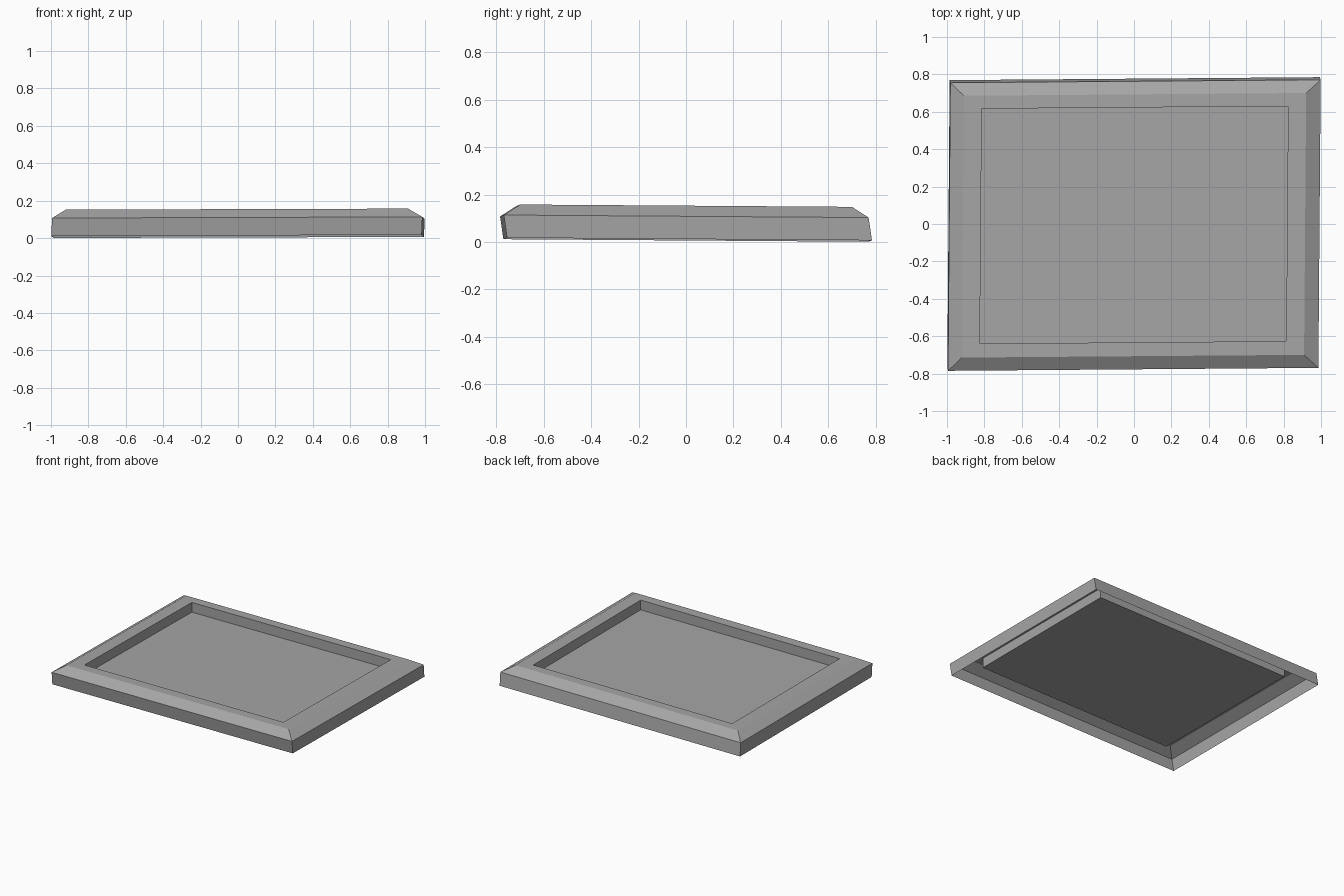
import bpy
import bmesh
from mathutils import Matrix

if "Cube" in bpy.data.objects:
    bpy.data.objects.remove(bpy.data.objects["Cube"], do_unlink=True)

# Plain grey material
grey = bpy.data.materials.new("plain_grey")
grey.use_nodes = True
colour = (0.38, 0.38, 0.38, 1)
grey.diffuse_color = colour
grey.node_tree.nodes["Principled BSDF"].inputs["Base Color"].default_value = colour

# Slight skew of the whole tray
SKEW = Matrix(((1, 0.008, 0), (0.008, 1, 0), (0.003, -0.007, 1)))

# Rectangular rings: half width, half depth, height, x shift, y shift
OUTER_FOOT = (0.99, 0.77, 0.009, -0.002, 0.007)
OUTER_EDGE = (0.99, 0.77, 0.105, 0.002, -0.007)
RIM_OUTER = (0.915, 0.70, 0.15, 0, -0.007)
RIM_INNER = (0.819, 0.628, 0.15, 0, -0.005)
PAN_FLOOR = (0.819, 0.628, 0.077, 0, -0.005)


def build_part(name, rings, fill_last=False):
    """Join consecutive rectangular rings into a thin open shell."""
    bm = bmesh.new()
    loops = []
    for hx, hy, z, dx, dy in rings:
        corners = ((-1, -1), (1, -1), (1, 1), (-1, 1))
        loops.append([bm.verts.new(SKEW @ Matrix.Translation((dx, dy, z)).to_translation()
                                   + SKEW @ Matrix.Diagonal((hx, hy, 0)).col[0] * sx
                                   + SKEW @ Matrix.Diagonal((hx, hy, 0)).col[1] * sy)
                      for sx, sy in corners])
    for a, b in zip(loops, loops[1:]):
        for i in range(4):
            j = (i + 1) % 4
            bm.faces.new((a[i], a[j], b[j], b[i]))
    if fill_last:
        bm.faces.new(loops[-1])
    mesh = bpy.data.meshes.new(name)
    bm.to_mesh(mesh)
    bm.free()
    mesh.materials.append(grey)
    obj = bpy.data.objects.new(name, mesh)
    bpy.context.collection.objects.link(obj)


# Outer wall, bevel and flat rim, open underneath
build_part("tray_frame", [OUTER_FOOT, OUTER_EDGE, RIM_OUTER, RIM_INNER])

# Sunken pan with upright walls and a flat floor
build_part("tray_pan", [RIM_INNER, PAN_FLOOR], fill_last=True)
